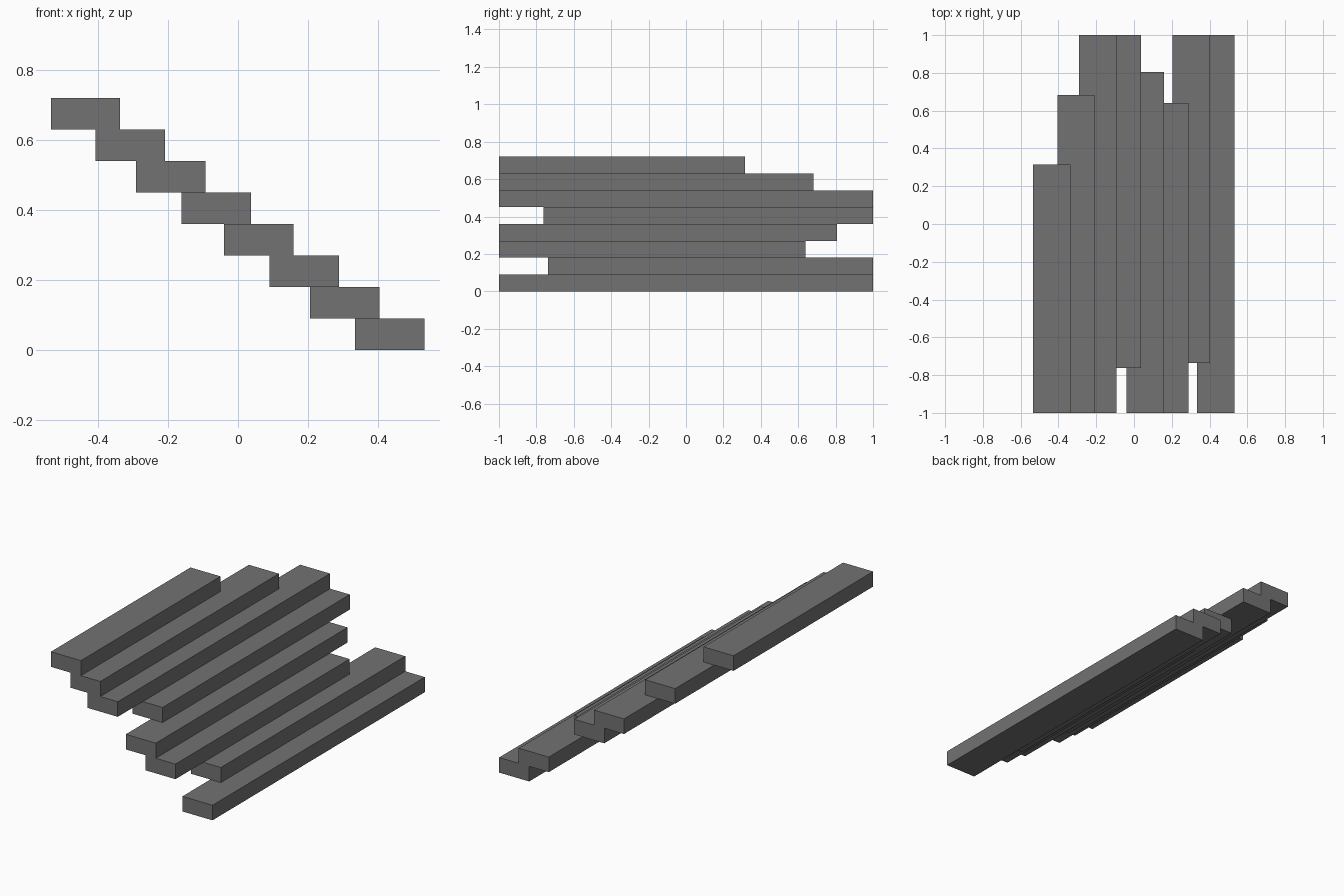
import bpy

if "Cube" in bpy.data.objects:
    bpy.data.objects.remove(bpy.data.objects["Cube"])

WIDTH, RISE = 0.198, 0.09

stone = bpy.data.materials.new("dark grey")
stone.diffuse_color = (0.17, 0.17, 0.17, 1)
stone.use_nodes = True
stone.node_tree.nodes["Principled BSDF"].inputs["Base Color"].default_value = stone.diffuse_color

# Staggered slabs, lowest first: left edge x, front end y, back end y
SLABS = [
    (0.334, -1.0, 1.0),
    (0.205, -0.737, 1.0),
    (0.090, -1.0, 0.64),
    (-0.040, -1.0, 0.806),
    (-0.161, -0.763, 1.0),
    (-0.291, -1.0, 1.0),
    (-0.406, -1.0, 0.682),
    (-0.534, -1.0, 0.315),
]


def slab(name, x, y0, y1, z):
    bpy.ops.mesh.primitive_cube_add(
        size=1, location=(x + WIDTH / 2, (y0 + y1) / 2, z + RISE / 2))
    ob = bpy.context.object
    ob.name = name
    ob.scale = (WIDTH, y1 - y0, RISE)
    bpy.ops.object.transform_apply(location=False, rotation=False, scale=True)
    ob.data.materials.append(stone)


# Stack each step one rise above the last
for i, (x, y0, y1) in enumerate(SLABS):
    slab(f"step_{i + 1}", x, y0, y1, i * RISE)
